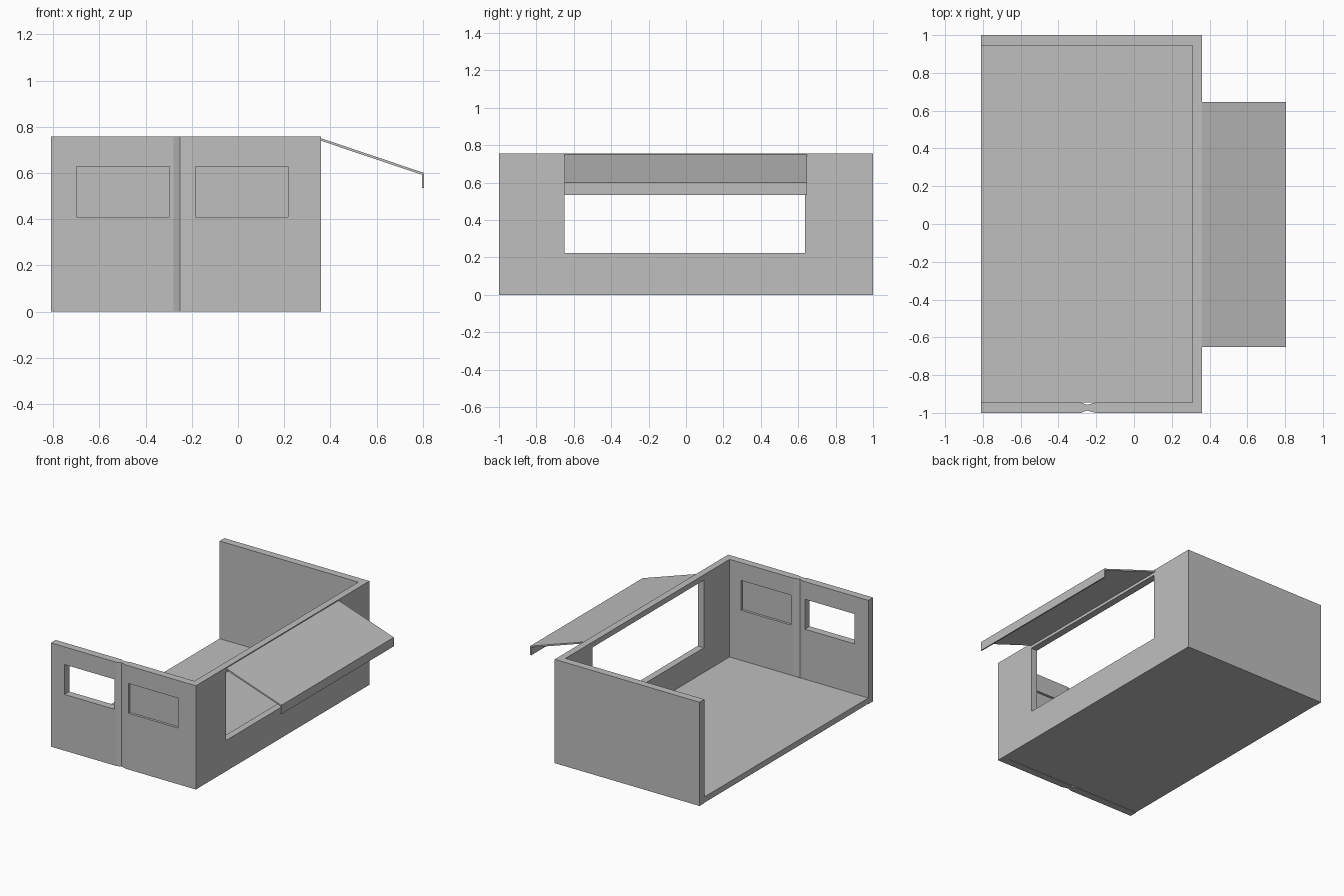
import bpy
import bmesh
from mathutils import Vector

cube = bpy.data.objects.get("Cube")
if cube:
    bpy.data.objects.remove(cube, do_unlink=True)

grey = bpy.data.materials.new("plain grey")
grey.use_nodes = True
colour = (0.52, 0.52, 0.52, 1)
grey.diffuse_color = colour
grey.node_tree.nodes["Principled BSDF"].inputs["Base Color"].default_value = colour


def prism(name, outline, direction):
    """Extrude a closed outline of 3D points along a direction."""
    bm = bmesh.new()
    face = bm.faces.new([bm.verts.new(p) for p in outline])
    moved = bmesh.ops.extrude_face_region(bm, geom=[face], use_keep_orig=True)
    verts = [g for g in moved["geom"] if isinstance(g, bmesh.types.BMVert)]
    bmesh.ops.translate(bm, verts=verts, vec=Vector(direction))
    bmesh.ops.recalc_face_normals(bm, faces=bm.faces)
    mesh = bpy.data.meshes.new(name)
    bm.to_mesh(mesh)
    bm.free()
    mesh.materials.append(grey)
    obj = bpy.data.objects.new(name, mesh)
    bpy.context.collection.objects.link(obj)
    return obj


def box(name, x, y, z):
    outline = [(x[0], y[0], z[0]), (x[1], y[0], z[0]),
               (x[1], y[1], z[0]), (x[0], y[1], z[0])]
    return prism(name, outline, (0, 0, z[1] - z[0]))


def cut(obj, x, y, z):
    """Cut a box-shaped opening and discard the cutter."""
    cutter = box("opening_cutter", x, y, z)
    cutter.hide_render = True
    mod = obj.modifiers.new("opening", "BOOLEAN")
    mod.operation = "DIFFERENCE"
    mod.solver = "EXACT"
    mod.object = cutter
    bpy.context.view_layer.objects.active = obj
    bpy.ops.object.modifier_apply(modifier=mod.name)
    bpy.data.objects.remove(cutter, do_unlink=True)


OPEN, SIDE, INNER = -0.81, 0.36, 0.31
END, INNER_END, TOP = 1.0, 0.945, 0.757

# Three walls as one U-shaped plan, with a shallow joint groove in the front
groove = [(-0.28, 0), (-0.25, 0.012), (-0.20, 0)]
plan = [(OPEN, -END)]
plan += [(x, -END + d) for x, d in groove]
plan += [(SIDE, -END), (SIDE, END), (OPEN, END), (OPEN, INNER_END),
         (INNER, INNER_END), (INNER, -INNER_END)]
plan += [(x, -INNER_END - d) for x, d in reversed(groove)]
plan += [(OPEN, -INNER_END)]
walls = prism("walls", [(x, y, 0) for x, y in plan], (0, 0, TOP))

# Front windows and the serving hatch
WINDOW_Z = (0.41, 0.628)
for window_x in ((-0.70, -0.297), (-0.185, 0.217)):
    cut(walls, window_x, (-1.1, -0.9), WINDOW_Z)
cut(walls, (0.25, 0.45), (-0.65, 0.637), (0.225, 0.718))

# Recessed panel filling the second window
box("window_panel", (-0.185, 0.217), (-0.982, -0.963), WINDOW_Z)

# Floor between the walls
box("floor", (OPEN, INNER), (-INNER_END, INNER_END), (0.003, 0.045))

# Sloping awning with a hanging lip
awning = [(0.36, 0.739), (0.36, 0.75), (0.805, 0.60), (0.805, 0.535),
          (0.796, 0.535), (0.796, 0.592)]
prism("awning", [(x, -0.65, z) for x, z in awning], (0, 1.297, 0))
